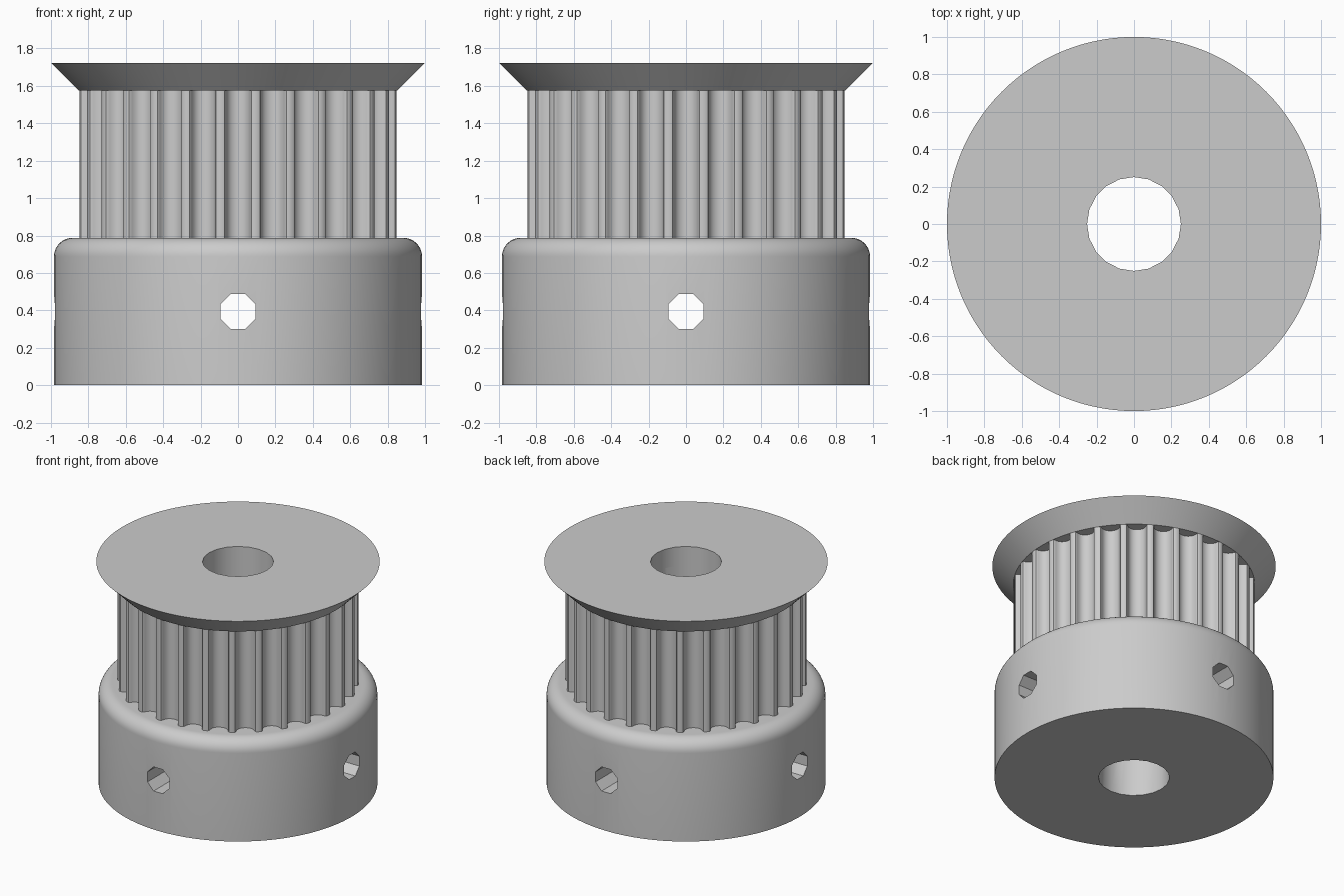
import bpy, bmesh, math
from mathutils import Matrix

if "Cube" in bpy.data.objects:
    bpy.data.objects.remove(bpy.data.objects["Cube"])

TEETH = 28
HUB_R, HUB_TOP, ROUND = 0.984, 0.7875, 0.1
BELT_R, BELT_TOP = 0.852, 1.575
TOP = 1.7225
BORE_R = 0.251
HOLE_Z, HOLE_R = 0.394, 0.1017

metal = bpy.data.materials.new("grey metal")
metal.use_nodes = True
grey = (0.6, 0.6, 0.6, 1)
metal.diffuse_color = grey
metal.node_tree.nodes["Principled BSDF"].inputs["Base Color"].default_value = grey


def make_object(name, bm):
    bmesh.ops.recalc_face_normals(bm, faces=bm.faces)
    mesh = bpy.data.meshes.new(name)
    bm.to_mesh(mesh)
    bm.free()
    mesh.materials.append(metal)
    obj = bpy.data.objects.new(name, mesh)
    bpy.context.collection.objects.link(obj)
    return obj


def lathe(name, profile, sides=112):
    """Turn (radius, height) points into a capped solid."""
    bm = bmesh.new()
    rings = []
    for r, z in profile:
        angles = [math.tau * i / sides for i in range(sides)]
        rings.append([bm.verts.new((r * math.cos(a), r * math.sin(a), z)) for a in angles])
    for low, high in zip(rings, rings[1:]):
        for i in range(sides):
            j = (i + 1) % sides
            bm.faces.new((low[i], low[j], high[j], high[i]))
    bm.faces.new(rings[0])
    bm.faces.new(rings[-1])
    return make_object(name, bm)


def cut(obj, cutter):
    mod = obj.modifiers.new("cut", "BOOLEAN")
    mod.operation = "DIFFERENCE"
    mod.solver = "EXACT"
    mod.object = cutter
    bpy.ops.object.select_all(action="DESELECT")
    bpy.context.view_layer.objects.active = obj
    obj.select_set(True)
    bpy.ops.object.modifier_apply(modifier=mod.name)


# Hub with a rounded upper edge
corner = [(HUB_R - ROUND + ROUND * math.cos(a), HUB_TOP - ROUND + ROUND * math.sin(a))
          for a in (math.pi / 2 * i / 10 for i in range(11))]
hub = lathe("hub", [(HUB_R, 0)] + corner)

# Toothed belt section: rounded grooves cut into a drum, as (half width, depth)
half = [(0.0834, 0), (0.0723, 0.0037), (0.0668, 0.0128), (0.0646, 0.0235),
        (0.0611, 0.0338), (0.0563, 0.0437), (0.0504, 0.0531), (0.04, 0.0627),
        (0.0277, 0.0696), (0.0142, 0.0738)]
groove = [(-x, d) for x, d in half] + [(0, 0.0752)] + half[::-1]
edge = math.sqrt(BELT_R ** 2 - half[0][0] ** 2)
bm = bmesh.new()
outline = []
for t in range(TEETH):
    turn = Matrix.Rotation(math.tau * t / TEETH, 3, "Z")
    for x, d in groove:
        v = bm.verts.new((x, d - edge, HUB_TOP))
        v.co = turn @ v.co
        outline.append(v)
base = bm.faces.new(outline)
extruded = bmesh.ops.extrude_face_region(bm, geom=[base], use_keep_orig=True)["geom"]
bmesh.ops.translate(bm, vec=(0, 0, BELT_TOP - HUB_TOP),
                    verts=[g for g in extruded if isinstance(g, bmesh.types.BMVert)])
belt = make_object("toothed_section", bm)

# Flared flange on top
flange = lathe("flange", [(BELT_R, BELT_TOP), (1, TOP)])

# Central bore through every part
bore = lathe("bore_cutter", [(BORE_R, -0.2), (BORE_R, TOP + 0.2)], 20)
for part in (hub, belt, flange):
    cut(part, bore)

# Octagonal set screw holes, running across the hub both ways
cutters = [bore]
for turn in (0, math.pi / 2):
    bar = lathe("screw_hole_cutter", [(HOLE_R, -1.2), (HOLE_R, 1.2)], 8)
    bar.data.transform(Matrix.Translation((0, 0, HOLE_Z)) @ Matrix.Rotation(turn, 4, "Z")
                       @ Matrix.Rotation(math.pi / 2, 4, "X")
                       @ Matrix.Rotation(math.pi / 8, 4, "Z"))
    cut(hub, bar)
    cutters.append(bar)
for cutter in cutters:
    bpy.data.objects.remove(cutter)

# Smooth curved walls, keep hard edges
bpy.ops.object.select_all(action="DESELECT")
for part in (hub, belt, flange):
    part.select_set(True)
bpy.context.view_layer.objects.active = hub
bpy.ops.object.shade_smooth_by_angle(angle=math.radians(30))
